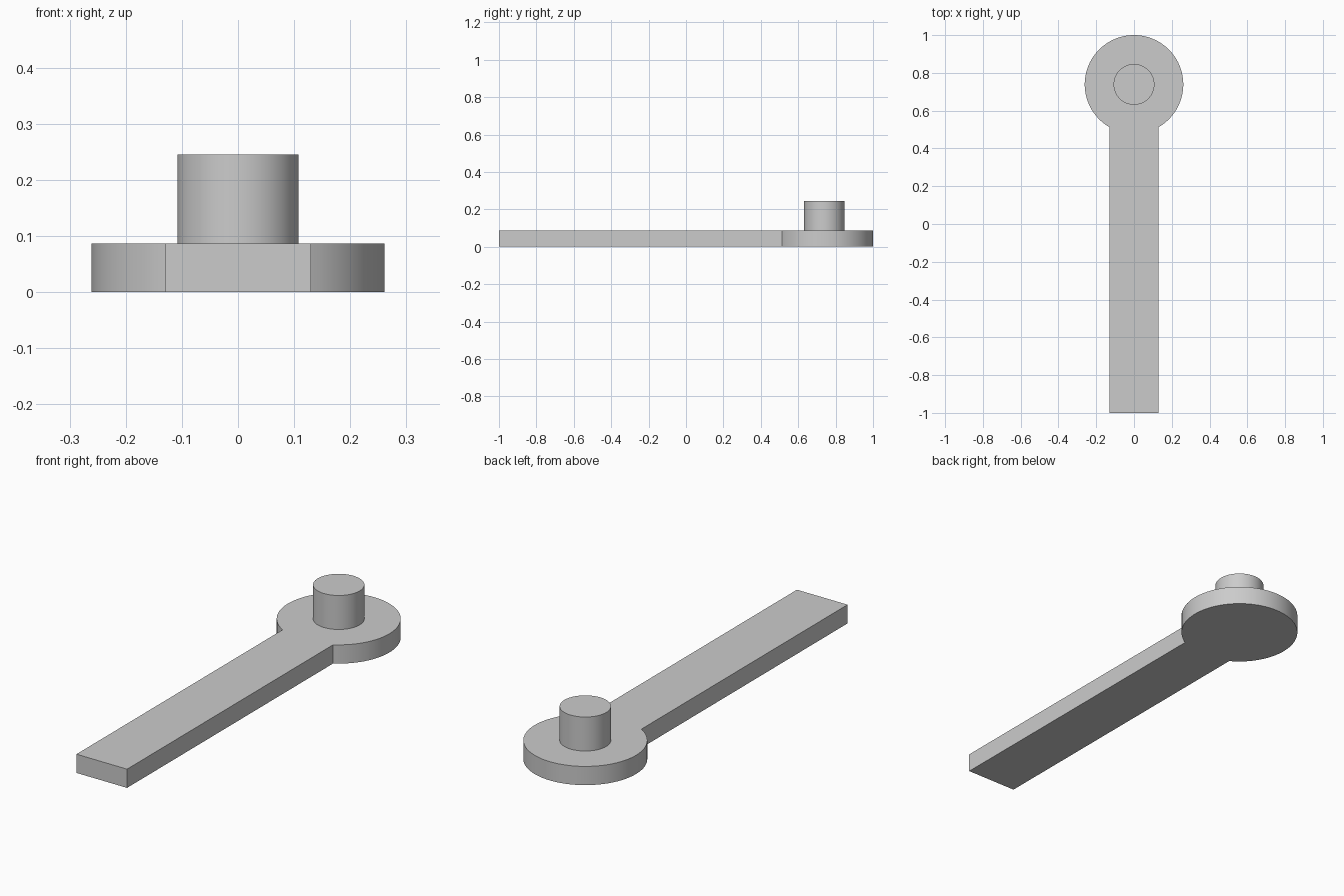
import bpy, bmesh, math

cube = bpy.data.objects.get("Cube")
if cube:
    bpy.data.objects.remove(cube, do_unlink=True)

HEAD_R, HEAD_Y = 0.261, 0.739
BAR_HALF, THICK = 0.13, 0.087
PIN_R, PIN_TOP = 0.108, 0.245

grey = bpy.data.materials.new("plain grey")
grey.use_nodes = True
colour = (0.6, 0.6, 0.6, 1)
grey.diffuse_color = colour
grey.node_tree.nodes["Principled BSDF"].inputs["Base Color"].default_value = colour


def arc(radius, start, end, steps):
    """Points on an arc around the head centre."""
    angles = [start + (end - start) * i / steps for i in range(steps + 1)]
    return [(radius * math.cos(a), HEAD_Y + radius * math.sin(a)) for a in angles]


def extrude_outline(name, outline, bottom, top):
    """Solid part from a flat outline, with smooth curved walls."""
    bm = bmesh.new()
    face = bm.faces.new([bm.verts.new((x, y, bottom)) for x, y in outline])
    result = bmesh.ops.extrude_face_region(bm, geom=[face], use_keep_orig=True)
    raised = [v for v in result["geom"] if isinstance(v, bmesh.types.BMVert)]
    bmesh.ops.translate(bm, verts=raised, vec=(0, 0, top - bottom))
    bmesh.ops.recalc_face_normals(bm, faces=bm.faces)
    mesh = bpy.data.meshes.new(name)
    bm.to_mesh(mesh)
    bm.free()
    mesh.materials.append(grey)
    obj = bpy.data.objects.new(name, mesh)
    bpy.context.collection.objects.link(obj)
    bpy.ops.object.select_all(action="DESELECT")
    obj.select_set(True)
    bpy.context.view_layer.objects.active = obj
    bpy.ops.object.shade_smooth_by_angle(angle=math.radians(30))


# Flat arm with a round head at the back
neck = math.acos(BAR_HALF / HEAD_R)
arm = [(-BAR_HALF, -1), (BAR_HALF, -1)] + arc(HEAD_R, -neck, math.pi + neck, 72)
extrude_outline("arm_with_round_head", arm, 0, THICK)

# Upright pin on the head
extrude_outline("pin", arc(PIN_R, 0, math.tau, 64)[:-1], THICK, PIN_TOP)
